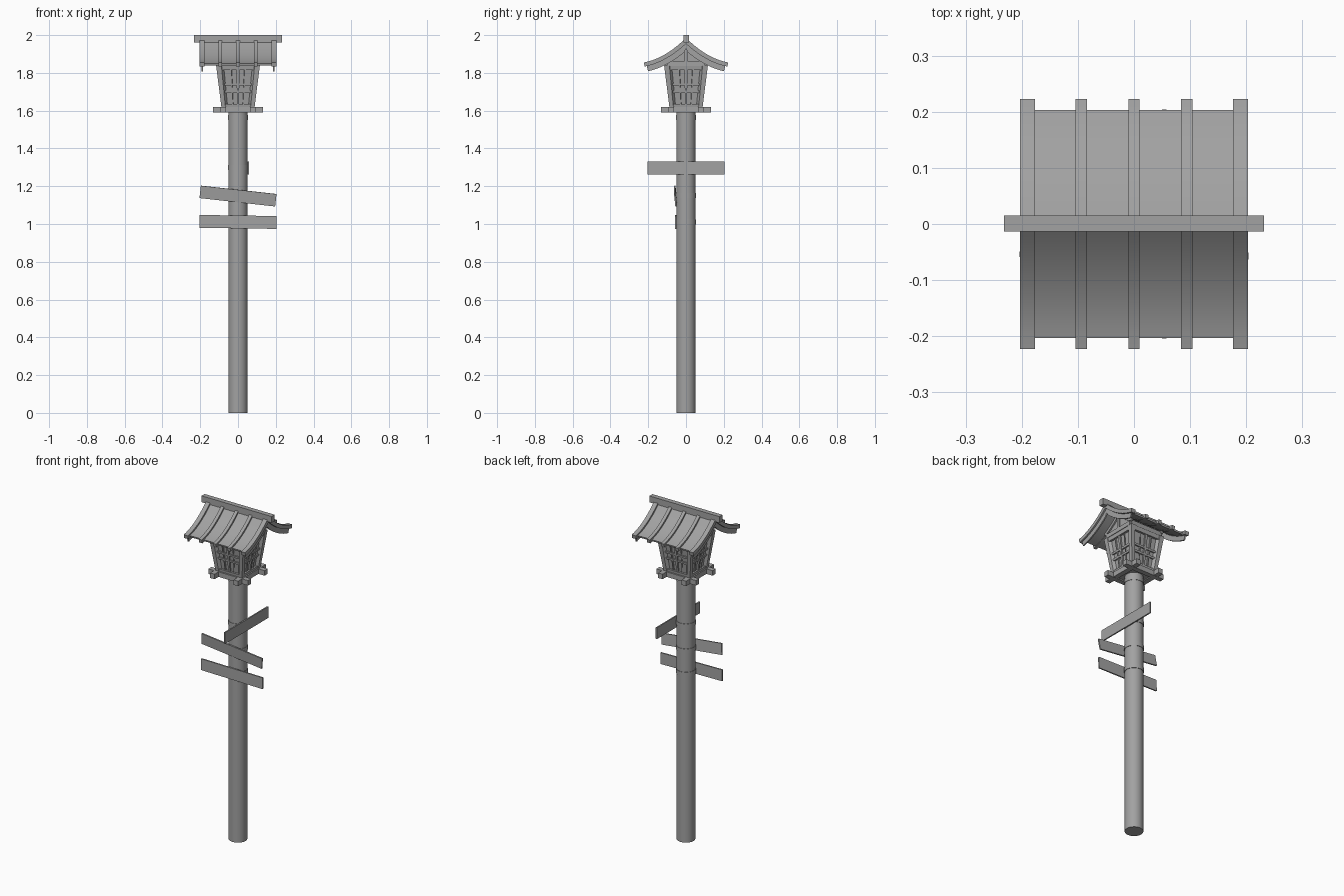
import bpy, bmesh, math
from mathutils import Matrix, Vector

cube = bpy.data.objects.get("Cube")
if cube:
    bpy.data.objects.remove(cube, do_unlink=True)

GREY = (0.36, 0.36, 0.36, 1)
wood = bpy.data.materials.new("plain_grey")
wood.use_nodes = True
wood.diffuse_color = GREY
wood.node_tree.nodes["Principled BSDF"].inputs["Base Color"].default_value = GREY


def finish(name, bm, smooth=False):
    bmesh.ops.recalc_face_normals(bm, faces=bm.faces)
    mesh = bpy.data.meshes.new(name)
    bm.to_mesh(mesh)
    bm.free()
    mesh.materials.append(wood)
    obj = bpy.data.objects.new(name, mesh)
    bpy.context.collection.objects.link(obj)
    if smooth:
        bpy.ops.object.select_all(action='DESELECT')
        obj.select_set(True)
        bpy.context.view_layer.objects.active = obj
        bpy.ops.object.shade_smooth_by_angle(angle=math.radians(30))
    return obj


def box(name, size, loc, rot=(0, 0, 0)):
    bm = bmesh.new()
    bmesh.ops.create_cube(bm, size=1)
    bm.transform(Matrix.Diagonal((*size, 1)))
    obj = finish(name, bm)
    obj.location = loc
    obj.rotation_euler = [math.radians(a) for a in rot]
    return obj


def cylinder(name, radius, z0, z1):
    bm = bmesh.new()
    bmesh.ops.create_cone(bm, cap_ends=True, segments=32, radius1=radius,
                          radius2=radius, depth=z1 - z0)
    bm.transform(Matrix.Translation((0, 0, (z0 + z1) / 2)))
    return finish(name, bm, True)


def extrude_x(name, outline, x0, x1, smooth=False):
    bm = bmesh.new()
    face = bm.faces.new([bm.verts.new((x0, y, z)) for y, z in outline])
    ext = bmesh.ops.extrude_face_region(bm, geom=[face])["geom"]
    bmesh.ops.translate(bm, vec=(x1 - x0, 0, 0),
                        verts=[v for v in ext if isinstance(v, bmesh.types.BMVert)])
    return finish(name, bm, smooth)


def roof_line(y_end, depth, steps=10):
    # sagging roof curve, lowered at right angles to its slope by depth
    pts = []
    for i in range(steps + 1):
        y = y_end * i / steps
        z = 1.985 - 0.98 * y + 1.78 * y * y
        n = Vector((0.98 - 3.56 * y, 1)).normalized()
        if i == 0:
            pts.append((0, z - depth / n.y))
        else:
            pts.append((max(y - n.x * depth, 0.001 * i), z - n.y * depth))
    return [(-y, z) for y, z in reversed(pts[1:])] + pts


def roof_band(name, x, width, y_end, top, bottom):
    outline = roof_line(y_end, top) + roof_line(y_end, bottom)[::-1]
    return extrude_x(name, outline, x - width / 2, x + width / 2, True)


# Pole with its straps
cylinder("pole", 0.051, 0, 1.6)
for name, z in (("lower_strap", 1.01), ("middle_strap", 1.15),
                ("upper_strap", 1.30), ("collar", 1.563)):
    cylinder(name, 0.0535, z - 0.013, z + 0.013)

# Direction boards
box("lower_board", (0.408, 0.008, 0.068), (0, -0.055, 1.011), (0, 0.8, 0))
box("middle_board", (0.403, 0.008, 0.066), (0, -0.056, 1.148), (6, 6.3, 0))
box("side_board", (0.008, 0.408, 0.068), (0.054, 0, 1.296))

# Crossed base beams and floor
for s in (-1, 1):
    box("base_beam_across", (0.264, 0.03, 0.03), (0, s * 0.078, 1.604))
    box("base_beam_along", (0.03, 0.264, 0.03), (s * 0.078, 0, 1.605))
box("base_floor", (0.15, 0.15, 0.02), (0, 0, 1.606))


# Flared lantern body: bars are placed on one wall and turned to all four
def half_width(z):
    return 0.088 + (z - 1.62) * 0.127


def wall_bar(name, u0, u1, z0, z1, out, inn):
    bm = bmesh.new()
    for turn in range(4):
        part = bmesh.ops.create_cube(bm, size=1)["verts"]
        for v in part:
            z = z1 if v.co.z > 0 else z0
            d = inn if v.co.y > 0 else out
            h = half_width(z)
            u = u1 if v.co.x > 0 else u0
            v.co = ((u * (h - d), d - h, z))
        bmesh.ops.rotate(bm, verts=part, cent=(0, 0, 0),
                         matrix=Matrix.Rotation(turn * math.pi / 2, 3, 'Z'))
    return finish(name, bm)


wall_bar("lantern_panels", -1, 1, 1.615, 1.84, 0.016, 0.022)
for s in (-1, 1):
    a, b = sorted((s, s * 0.76))
    wall_bar("corner_posts", a, b, 1.615, 1.84, 0, 0.022)
    wall_bar("side_slats", s * 0.37 - 0.035, s * 0.37 + 0.035, 1.62, 1.83, 0.01, 0.018)
wall_bar("centre_slats", -0.07, 0.07, 1.62, 1.83, 0.006, 0.018)
wall_bar("top_rails", -0.8, 0.8, 1.815, 1.84, 0.003, 0.02)
wall_bar("bottom_rails", -0.8, 0.8, 1.615, 1.635, 0.003, 0.02)
for z in (1.70, 1.738):
    wall_bar("cross_slats", -0.8, 0.8, z - 0.006, z + 0.006, 0.008, 0.018)

# Gable with trim at both ends
gable = [(-0.11, 1.835), (0.11, 1.835), (0.1, 1.875), (0.05, 1.913),
         (0, 1.955), (-0.05, 1.913), (-0.1, 1.875)]
extrude_x("gable", gable, -0.105, 0.105)
for s in (-1, 1):
    box("gable_tie", (0.012, 0.2, 0.025), (s * 0.11, 0, 1.85))
    box("gable_strut", (0.01, 0.016, 0.085), (s * 0.109, 0, 1.898))
    roof_band("gable_trim", s * 0.109, 0.01, 0.125, 0.02, 0.036)

# Roof sheet, ribs, bargeboards and ridge
roof_band("roof_sheet", 0, 0.404, 0.206, 0.01, 0.02)
for x, width in ((-0.19, 0.027), (-0.094, 0.02), (0, 0.02), (0.094, 0.02), (0.19, 0.027)):
    roof_band("roof_rib", x, width, 0.223, 0, 0.022)
for s in (-1, 1):
    roof_band("bargeboard", s * 0.19, 0.008, 0.212, 0.01, 0.05)
box("ridge_beam", (0.464, 0.029, 0.038), (0, 0.001, 1.981))
